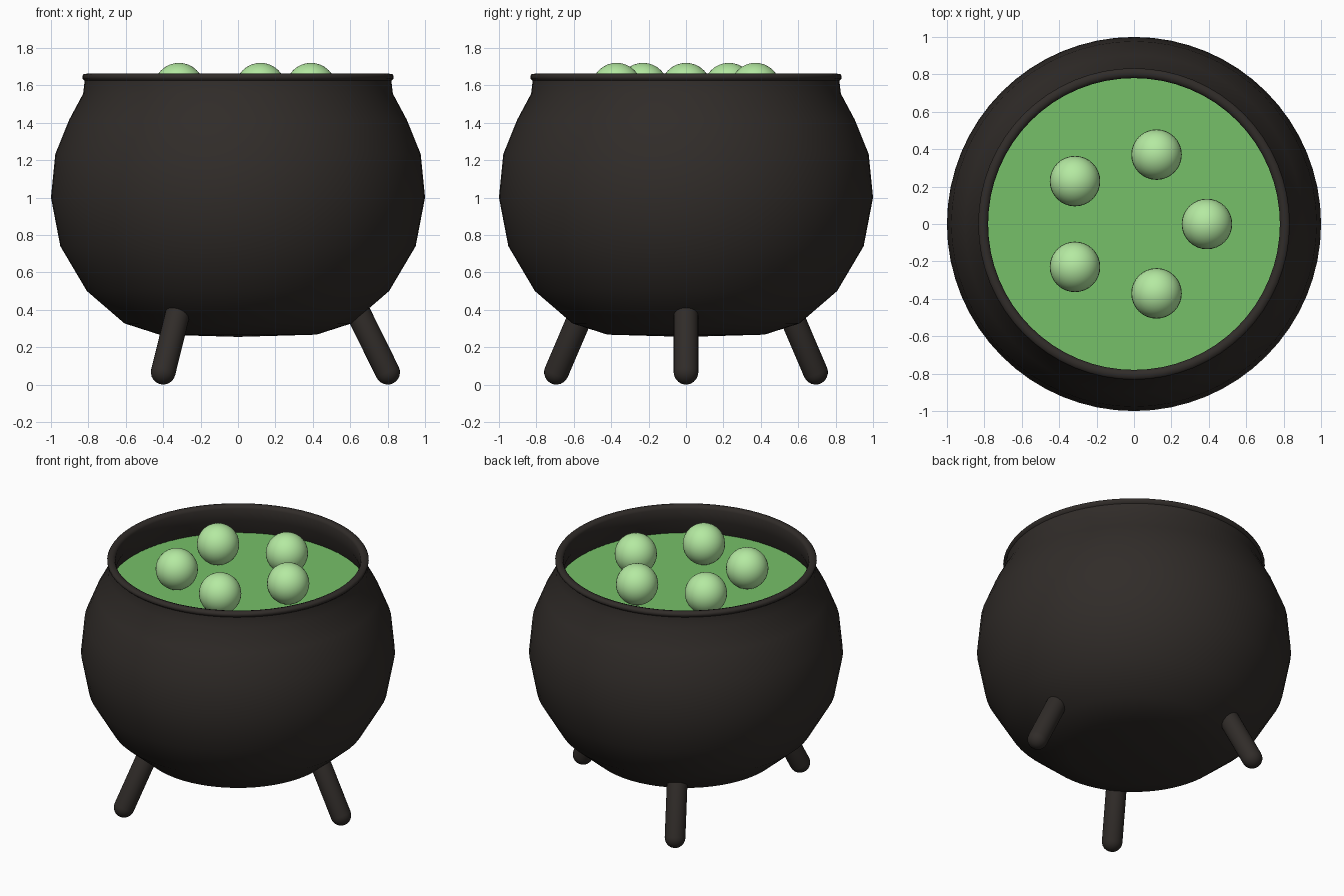
import bpy, bmesh
from math import sin, cos, pi, radians
from mathutils import Vector

if "Cube" in bpy.data.objects:
    bpy.data.objects.remove(bpy.data.objects["Cube"])


def material(name, rgb):
    m = bpy.data.materials.new(name)
    m.diffuse_color = (*rgb, 1)
    m.use_nodes = True
    m.node_tree.nodes["Principled BSDF"].inputs["Base Color"].default_value = m.diffuse_color
    return m


iron = material("dark_iron", (0.030, 0.025, 0.022))
green = material("green_brew", (0.18, 0.53, 0.14))
pale = material("pale_bubble", (0.46, 0.82, 0.36))


def lathe(name, profile, mat, segments=64):
    """Revolve (radius, height) points around z."""
    bm = bmesh.new()
    verts = [bm.verts.new((r, 0, z)) for r, z in profile]
    edges = [bm.edges.new(pair) for pair in zip(verts, verts[1:])]
    bmesh.ops.spin(bm, geom=verts + edges, cent=(0, 0, 0), axis=(0, 0, 1),
                   angle=2 * pi, steps=segments, use_duplicate=False)
    bmesh.ops.remove_doubles(bm, verts=bm.verts, dist=1e-4)
    bmesh.ops.recalc_face_normals(bm, faces=bm.faces)
    me = bpy.data.meshes.new(name)
    bm.to_mesh(me)
    bm.free()
    ob = bpy.data.objects.new(name, me)
    bpy.context.collection.objects.link(ob)
    me.materials.append(mat)
    smooth(ob)
    return ob


def smooth(ob):
    bpy.ops.object.select_all(action='DESELECT')
    ob.select_set(True)
    bpy.context.view_layer.objects.active = ob
    bpy.ops.object.shade_smooth_by_angle(angle=radians(50))


# Pot: outer wall, rolled lip, inner wall
outer = [(0, 0.255), (0.42, 0.267), (0.607, 0.327), (0.808, 0.50), (0.95, 0.74),
         (1.0, 1.0), (0.977, 1.232), (0.903, 1.415), (0.828, 1.555), (0.82, 1.625)]
lip = [(0.831, 1.635), (0.833, 1.648), (0.826, 1.659), (0.805, 1.663),
       (0.787, 1.657), (0.78, 1.642), (0.78, 1.56)]
inner = [(0.85, 1.40), (0.925, 1.225), (0.95, 1.0), (0.90, 0.76),
         (0.77, 0.54), (0.58, 0.375), (0.40, 0.317), (0, 0.305)]
lathe("cauldron_pot", outer + lip + inner, iron)

# Brew surface
bpy.ops.mesh.primitive_circle_add(vertices=64, radius=0.82, fill_type='NGON',
                                  location=(0, 0, 1.455))
brew = bpy.context.object
brew.name = "brew_surface"
brew.data.materials.append(green)

# Ring of bubbles
for i in range(5):
    a = 2 * pi * i / 5
    bpy.ops.mesh.primitive_uv_sphere_add(
        segments=32, ring_count=16, radius=0.135,
        location=(0.39 * cos(a), 0.39 * sin(a), 1.585))
    bubble = bpy.context.object
    bubble.name = f"bubble_{i + 1}"
    bubble.data.materials.append(pale)
    smooth(bubble)

# Three splayed legs with rounded ends
R = 0.066
foot, top = Vector((0.80, 0, R)), Vector((0.635, 0, 0.40))
length = (top - foot).length
ends = [radians(d) for d in range(0, 91, 15)]
capsule = [(R * sin(t), -R * cos(t)) for t in ends]
capsule += [(R * cos(t), length + R * sin(t)) for t in ends]
tilt = (top - foot).to_track_quat('Z', 'Y').to_matrix().to_4x4()
tilt.translation = foot
for i in range(3):
    leg = lathe(f"leg_{i + 1}", capsule, iron, 24)
    leg.data.transform(tilt)
    leg.rotation_euler.z = 2 * pi * i / 3
